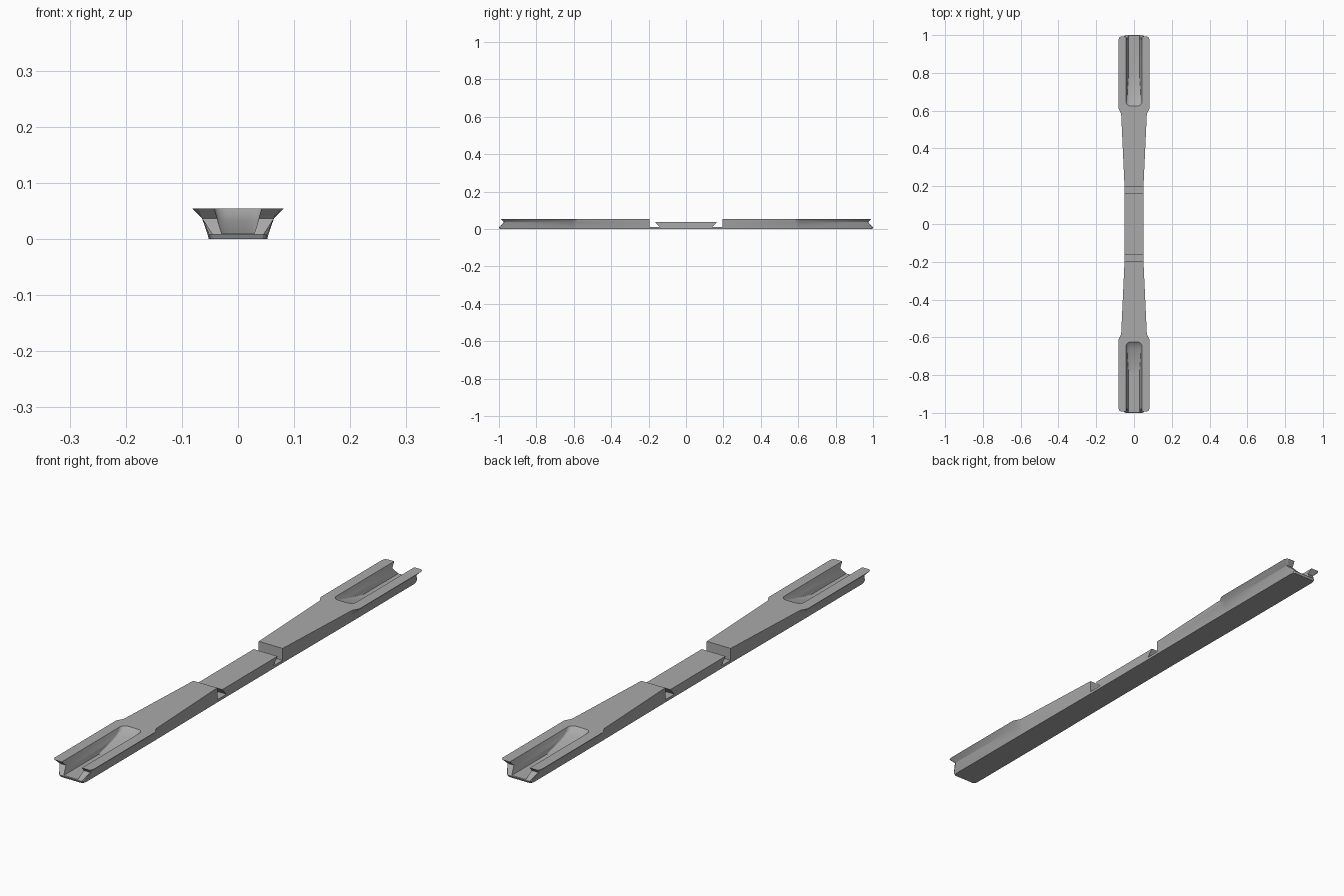
import bpy, bmesh, math

old = bpy.data.objects.get("Cube")
if old:
    bpy.data.objects.remove(old, do_unlink=True)

grey = bpy.data.materials.new("plain grey")
grey.use_nodes = True
grey.diffuse_color = (0.4, 0.4, 0.4, 1)
grey.node_tree.nodes["Principled BSDF"].inputs["Base Color"].default_value = grey.diffuse_color


def finish(name, bm):
    bmesh.ops.recalc_face_normals(bm, faces=bm.faces)
    mesh = bpy.data.meshes.new(name)
    bm.to_mesh(mesh)
    bm.free()
    mesh.materials.append(grey)
    ob = bpy.data.objects.new(name, mesh)
    bpy.context.collection.objects.link(ob)
    return ob


def smooth(ob, degrees):
    bpy.ops.object.select_all(action="DESELECT")
    ob.select_set(True)
    bpy.context.view_layer.objects.active = ob
    bpy.ops.object.shade_smooth_by_angle(angle=math.radians(degrees))


def bridge(bm, a, b):
    n = len(a)
    for i in range(n):
        j = (i + 1) % n
        bm.faces.new((a[i], a[j], b[j], b[i]))


# Arm: cross-sections lofted outward, each with half-widths at four heights
LEVELS = (0, 0.008, 0.037, 0.055)
TIP = (0.996, 1.0, 0.974, 0.992)


def section(bm, ys, halves):
    right = [bm.verts.new((x, y, z)) for x, y, z in zip(halves, ys, LEVELS)]
    left = [bm.verts.new((-x, y, z)) for x, y, z in zip(halves, ys, LEVELS)]
    return right + left[::-1]


bm = bmesh.new()
rings = [section(bm, [y] * 4, h) for y, h in (
    (0.195, (0.05, 0.05, 0.05, 0.05)),
    (0.585, (0.052, 0.054, 0.062, 0.068)),
    (0.61, (0.052, 0.054, 0.064, 0.082)))]
rings.append(section(bm, [y - 0.015 for y in TIP], (0.052, 0.054, 0.064, 0.082)))
rings.append(section(bm, [y - 0.004 for y in TIP], (0.049, 0.051, 0.064, 0.078)))
rings.append(section(bm, TIP, (0.043, 0.045, 0.064, 0.070)))
for a, b in zip(rings, rings[1:]):
    bridge(bm, a, b)
for ring in (rings[0], rings[-1]):
    for i in range(3):
        bm.faces.new((ring[i], ring[i + 1], ring[6 - i], ring[7 - i]))
arms = finish("arms", bm)

# Cutter for the open-ended slot with a ramped, rounded inner end
bm = bmesh.new()
loops = []
for z, half, start in ((0.01, 0.029, 0.77), (0.022, 0.033, 0.71), (0.033, 0.036, 0.665),
                       (0.044, 0.039, 0.638), (0.055, 0.042, 0.625), (0.066, 0.045, 0.617)):
    r = 0.022
    loop = [bm.verts.new((half, 1.1, z))]
    for side, first in ((1, 0), (-1, 90)):
        for k in range(7):
            a = math.radians(first + 15 * k)
            loop.append(bm.verts.new((side * (half - r) + r * math.cos(a),
                                      start + r - r * math.sin(a), z)))
    loop.append(bm.verts.new((-half, 1.1, z)))
    loops.append(loop)
for a, b in zip(loops, loops[1:]):
    bridge(bm, a, b)
bm.faces.new(loops[0])
bm.faces.new(loops[-1])
cutter = finish("slot_cutter", bm)
cutter.hide_render = True
cutter.hide_set(True)

cut = arms.modifiers.new("slot", "BOOLEAN")
cut.operation = "DIFFERENCE"
cut.solver = "EXACT"
cut.object = cutter
bpy.ops.object.select_all(action="DESELECT")
arms.select_set(True)
bpy.context.view_layer.objects.active = arms
bpy.ops.object.modifier_apply(modifier="slot")
bpy.data.objects.remove(cutter, do_unlink=True)
smooth(arms, 22)
mirror = arms.modifiers.new("both ends", "MIRROR")
mirror.use_axis = (False, True, False)

# Centre block with undercut ends, standing on a thin connecting strip
half_profile = [(0.195, 0), (0.195, 0.01), (0.14, 0.01), (0.165, 0.037)]
profile = half_profile + [(-y, z) for y, z in reversed(half_profile)]
bm = bmesh.new()
face = bm.faces.new([bm.verts.new((-0.05, y, z)) for y, z in profile])
out = bmesh.ops.extrude_face_region(bm, geom=[face])
bmesh.ops.translate(bm, vec=(0.1, 0, 0),
                    verts=[v for v in out["geom"] if isinstance(v, bmesh.types.BMVert)])
finish("centre_block", bm)
